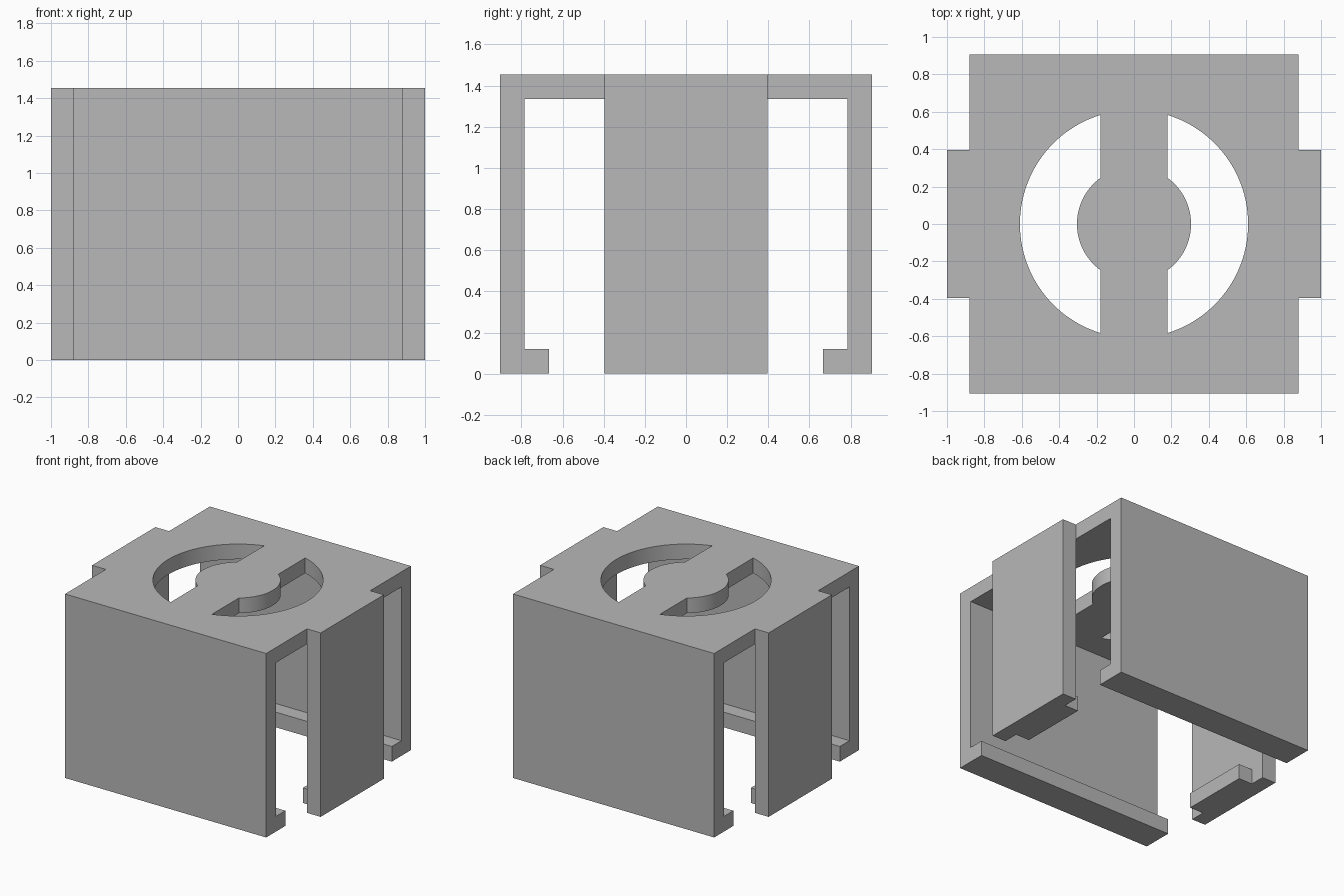
import bpy
import bmesh
import math
from mathutils import Vector

cube = bpy.data.objects.get("Cube")
if cube:
    bpy.data.objects.remove(cube, do_unlink=True)

# Main sizes
W, D, H = 0.88, 0.905, 1.455   # half width, half depth, height of the cover
T = 0.12                       # wall thickness
PLATE = 0.395                  # half width of the side plates
BAR, R_IN, R_OUT = 0.18, 0.305, 0.61

grey = bpy.data.materials.new("plain grey")
grey.use_nodes = True
colour = (0.48, 0.48, 0.48, 1)
grey.diffuse_color = colour
grey.node_tree.nodes["Principled BSDF"].inputs["Base Color"].default_value = colour


def extrude(name, points, direction):
    """Solid made by sweeping a closed outline along a direction."""
    bm = bmesh.new()
    face = bm.faces.new([bm.verts.new(p) for p in points])
    swept = bmesh.ops.extrude_face_region(bm, geom=[face])
    verts = [g for g in swept["geom"] if isinstance(g, bmesh.types.BMVert)]
    bmesh.ops.translate(bm, verts=verts, vec=Vector(direction))
    bmesh.ops.recalc_face_normals(bm, faces=bm.faces)
    mesh = bpy.data.meshes.new(name)
    bm.to_mesh(mesh)
    bm.free()
    mesh.materials.append(grey)
    obj = bpy.data.objects.new(name, mesh)
    bpy.context.collection.objects.link(obj)
    return obj


def combine(target, other, operation):
    """Apply a boolean and drop the helper."""
    mod = target.modifiers.new("join", "BOOLEAN")
    mod.operation, mod.solver, mod.object = operation, "EXACT", other
    bpy.context.view_layer.objects.active = target
    bpy.ops.object.modifier_apply(modifier=mod.name)
    bpy.data.objects.remove(other, do_unlink=True)


def mirrored(half):
    """Close a half outline by reflecting it."""
    return half + [(-a, b) for a, b in reversed(half)]


# Cover: roof, front and back walls and their inward lips
profile = mirrored([(D, H), (D, 0), (D - 2 * T, 0), (D - 2 * T, T),
                    (D - T, T), (D - T, H - T)])
cover = extrude("cover", [(-W, y, z) for y, z in profile], (2 * W, 0, 0))

# Side plates, bridged through the roof
profile = mirrored([(W + T, H), (W + T, 0), (W, 0), (W, H - T)])
plates = extrude("side_plates", [(x, -PLATE, z) for x, z in profile], (0, 2 * PLATE, 0))
combine(cover, plates, "UNION")

for side in (-1, 1):
    # Short clip at the foot of each side plate
    half = PLATE - T
    x0, x1 = side * (W - T), side * (W + T / 2)
    clip = extrude("side_clip", [(x0, -half, 0), (x1, -half, 0),
                                 (x1, half, 0), (x0, half, 0)], (0, 0, T))
    combine(cover, clip, "UNION")

    # Curved opening in the roof beside the central bar and disc
    outline = []
    for radius, steps, way in ((R_OUT, 48, 1), (R_IN, 32, -1)):
        limit = math.acos(BAR / radius)
        for i in range(steps + 1):
            a = way * limit * (2 * i / steps - 1)
            outline.append((side * radius * math.cos(a), radius * math.sin(a), H - 2 * T))
    slot = extrude("slot_cutter", outline, (0, 0, 3 * T))
    slot.hide_render = True
    combine(cover, slot, "DIFFERENCE")

bpy.ops.object.select_all(action="DESELECT")
cover.select_set(True)
bpy.context.view_layer.objects.active = cover
bpy.ops.object.shade_smooth_by_angle(angle=math.radians(30))
